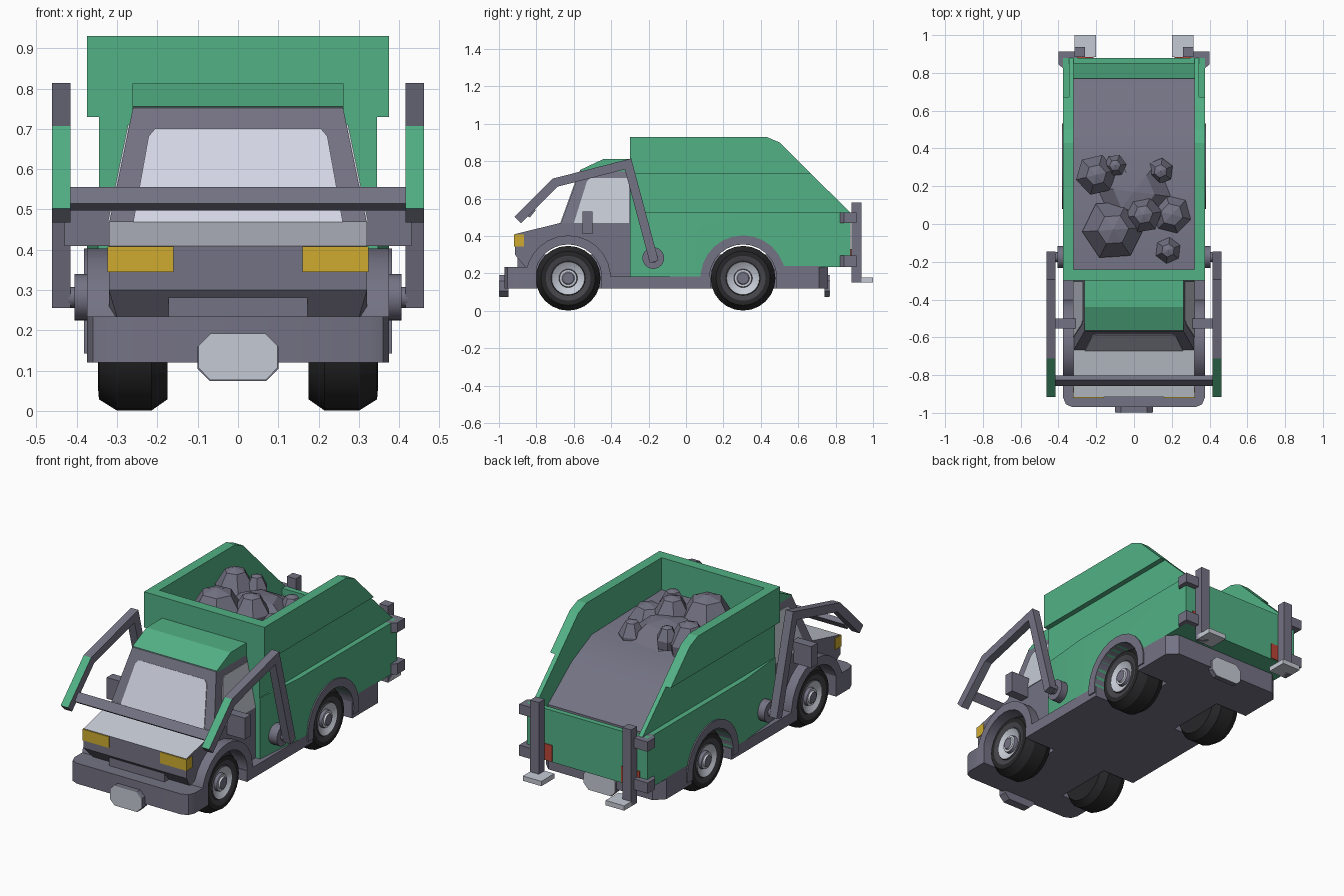
import bpy, bmesh, math, random
from mathutils import Vector

if "Cube" in bpy.data.objects:
    bpy.data.objects.remove(bpy.data.objects["Cube"])
random.seed(4)

def mat(name, *c):
    m = bpy.data.materials.new(name)
    m.diffuse_color = (*c, 1)
    m.use_nodes = True
    m.node_tree.nodes["Principled BSDF"].inputs["Base Color"].default_value = m.diffuse_color
    return m

GREEN = mat("green paint", .085, .44, .235)
GRAY = mat("gray trim", .175, .17, .23)
SILVER = mat("silver panel", .56, .59, .66)
GLASS = mat("pale glass", .66, .68, .78)
YELLOW = mat("yellow lamp", .62, .41, .03)
RED = mat("red lamp", .5, .06, .04)
BLACK = mat("black rubber", .02, .02, .022)
DARK = mat("dark sidewall", .06, .06, .07)

def finish(bm, name, *mats, smooth=0):
    bmesh.ops.recalc_face_normals(bm, faces=bm.faces)
    me = bpy.data.meshes.new(name)
    bm.to_mesh(me)
    bm.free()
    for m in mats:
        me.materials.append(m)
    ob = bpy.data.objects.new(name, me)
    bpy.context.collection.objects.link(ob)
    if smooth:
        bpy.ops.object.select_all(action='DESELECT')
        ob.select_set(True)
        bpy.context.view_layer.objects.active = ob
        bpy.ops.object.shade_smooth_by_angle(angle=math.radians(smooth))
    return ob

def prism_bm(pts, a, b, axis='x', mirror=False):
    """Extrude a 2D outline from a to b along an axis, optionally mirrored in x."""
    bm = bmesh.new()
    place = {'x': lambda p, t: (t, p[0], p[1]),
             'y': lambda p, t: (p[0], t, p[1]),
             'z': lambda p, t: (p[0], p[1], t)}[axis]
    for s in ((1, -1) if mirror else (1,)):
        lo, hi = [[bm.verts.new((s * v[0], v[1], v[2])) for v in (place(p, t) for p in pts)]
                  for t in (a, b)]
        bm.faces.new(lo)
        bm.faces.new(hi)
        for i in range(len(pts)):
            j = (i + 1) % len(pts)
            bm.faces.new((lo[i], lo[j], hi[j], hi[i]))
    return bm

def prism(name, pts, a, b, m, axis='x', mirror=False, smooth=0):
    return finish(prism_bm(pts, a, b, axis, mirror), name, m, smooth=smooth)

def box(name, x, y, z, m, mirror=False):
    return prism(name, [(y[0], z[0]), (y[1], z[0]), (y[1], z[1]), (y[0], z[1])],
                 x[0], x[1], m, mirror=mirror)

def plate(name, pts, m, mirror=False):
    """Thin plate centred on a surface."""
    bm = bmesh.new()
    for s in ((1, -1) if mirror else (1,)):
        P = [Vector((s * p[0], p[1], p[2])) for p in pts]
        n = (P[1] - P[0]).cross(P[2] - P[0]).normalized() * .004
        lo, hi = [[bm.verts.new(p + k * n) for p in P] for k in (-1, 1)]
        bm.faces.new(lo)
        bm.faces.new(hi)
        for i in range(len(P)):
            j = (i + 1) % len(P)
            bm.faces.new((lo[i], lo[j], hi[j], hi[i]))
    return finish(bm, name, m)

def arc(cy, r, a0, a1, n=14):
    return [(cy + r * math.cos(math.radians(a0 + (a1 - a0) * i / n)),
             .175 + r * math.sin(math.radians(a0 + (a1 - a0) * i / n))) for i in range(n + 1)]

FRONT, REAR = -.63, .305

# chassis: central beam, bumper, sills and tail skirt around the wheel wells
box("chassis_beam", (-.172, .172), (-.9, .74), (.12, .3), GRAY)
prism("front_bumper", [(-.375, -.8), (-.375, -.92), (-.36, -.955), (-.325, -.97),
      (.325, -.97), (.36, -.955), (.375, -.92), (.375, -.8)], .12, .235, GRAY, 'z', smooth=40)
box("side_sill", (-.375, .375), (-.455, .13), (.12, .182), GRAY)
prism("tail_skirt", [(-.375, .48), (.375, .48), (.375, .71), (.325, .76), (-.325, .76),
      (-.375, .71)], .12, .24, GRAY, 'z')

# wheel arches
for nm, cy, x in (("front", FRONT, .375), ("rear", REAR, .382)):
    prism(nm + "_wheel_arch", arc(cy, .228, -8, 188) + arc(cy, .18, 190, -10),
          .25, x, GRAY, mirror=True, smooth=40)

# wheels: one lathe profile (x, radius) with a colour per ring
prof = [(.175, 0), (.175, .145), (.215, .173), (.30, .173), (.345, .145), (.347, .12),
        (.338, .092), (.345, .088), (.33, .064), (.325, .05), (.342, .046), (.342, .034),
        (.352, .03), (.352, 0)]
ring_mat = [0, 0, 0, 0, 0, 1, 1, 2, 2, 3, 2, 2, 3]
for nm, cy in (("front_wheels", FRONT), ("rear_wheels", REAR)):
    bm = bmesh.new()
    N = 24
    for s in (1, -1):
        rings = []
        for x, r in prof:
            rings.append([bm.verts.new((s * x, cy + r * math.cos(2 * math.pi * k / N),
                          .174 + r * math.sin(2 * math.pi * k / N))) for k in range(N)]
                         if r else [bm.verts.new((s * x, cy, .174))] * N)
        for i, (p, q) in enumerate(zip(rings, rings[1:])):
            for k in range(N):
                j = (k + 1) % N
                vs = list(dict.fromkeys((p[k], p[j], q[j], q[k])))
                bm.faces.new(vs).material_index = ring_mat[i]
    finish(bm, nm, BLACK, DARK, SILVER, GRAY, smooth=30)

# lower cab: silver hood and doors above a gray nose and sill
bm = prism_bm([(-.86, .235), (-.915, .30), (-.915, .41), (-.67, .47), (-.29, .47), (-.29, .175)]
              + arc(FRONT, .18, 0, 160), -.32, .32)
bmesh.ops.bisect_plane(bm, geom=bm.verts[:] + bm.edges[:] + bm.faces[:],
                       plane_co=(0, 0, .345), plane_no=(0, 0, 1))
for v in bm.verts:
    if v.co.z < .25 and v.co.y < -.84:
        v.co.x *= .94
bmesh.ops.recalc_face_normals(bm, faces=bm.faces)
for f in bm.faces:
    f.material_index = int(f.calc_center_median().z > .37 and f.normal.y > -.9)
finish(bm, "lower_cab", GRAY, SILVER)

# upper cab, windows and roof
bm = prism_bm([(-.67, .465), (-.565, .755), (-.29, .755), (-.29, .465)], -.32, .32)
for v in bm.verts:
    if v.co.z > .7:
        v.co.x *= .26 / .32
finish(bm, "upper_cab", GRAY)
wy = lambda z: -.67 + .105 * (z - .465) / .29
sx = lambda z: .32 - .06 * (z - .465) / .29
plate("windscreen", [(x, wy(z), z) for x, z in ((-.26, .468), (.26, .468), (.222, .68), (.205, .70),
      (-.205, .70), (-.222, .68))], GLASS)
plate("side_windows", [(sx(z), y, z) for y, z in ((-.60, .468), (-.53, .69), (-.51, .71),
      (-.305, .71), (-.305, .468))], SILVER, True)
prism("cab_roof", [(-.568, .752), (-.44, .812), (-.29, .812), (-.29, .735), (-.5, .735)],
      -.262, .262, GREEN)
box("headlamps", (.16, .324), (-.92, -.865), (.345, .408), YELLOW, True)
box("side_mirrors", (.31, .43), (-.553, -.50), (.41, .53), GRAY, True)

# lower truck body, narrowing towards the cab
bm = prism_bm([(-.30, .18), (-.30, .525), (.66, .525), (.77, .47), (.85, .49), (.85, .525),
               (.88, .525), (.88, .235), (.475, .235)] + arc(REAR, .18, 19, 178), -.375, .375)
bmesh.ops.bisect_plane(bm, geom=bm.verts[:] + bm.edges[:] + bm.faces[:],
                       plane_co=(0, 0, 0), plane_no=(0, 1, 0))
for v in bm.verts:
    if v.co.y < -.2:
        v.co.x *= .347 / .375
finish(bm, "lower_body", GREEN, smooth=25)

# open container walls
prism("rear_corner_walls", [(.6, .4), (.6, .525), (.88, .525), (.88, .4)], .32, .375, GREEN, mirror=True)
prism("container_sides", [(-.30, .5), (-.30, .74), (.66, .74), (.88, .525), (.88, .5)],
      .32, .345, GREEN, mirror=True)
prism("upper_side_panels", [(-.30, .73), (-.30, .93), (.43, .93), (.50, .90), (.672, .73)],
      .32, .375, GREEN, mirror=True)
box("container_front_wall", (-.33, .33), (-.30, -.24), (.5, .93), GREEN)

# load: a sloping heap with loose rocks
prism("load_heap", [(-.25, .5), (-.25, .75), (.38, .735), (.56, .65), (.77, .49), (.77, .46)],
      -.322, .322, GRAY, smooth=40)
rocks = [(-.20, .26, .79, .11, .11), (-.10, .31, .80, .06, .07), (.14, .28, .75, .07, .08),
         (.05, .05, .80, .10, .10), (-.11, -.03, .76, .165, .16), (.18, -.14, .75, .07, .08),
         (.0, .17, .72, .22, .11), (.2, .05, .72, .12, .10)]
bm = bmesh.new()
for x, y, z, r, h in rocks:
    a0 = random.random()
    tip = bm.verts.new((x, y, z + h))
    rows = [[bm.verts.new((x + r * k * math.cos(a0 + i * math.pi / 3),
                           y + r * k * math.sin(a0 + i * math.pi / 3), z + h * t))
             for i in range(6)] for k, t in ((.9, -.7), (1, 0), (.5, .85))]
    for i in range(6):
        j = (i + 1) % 6
        for p, q in zip(rows, rows[1:]):
            bm.faces.new((p[i], p[j], q[j], q[i]))
        bm.faces.new((rows[2][i], rows[2][j], tip))
    bm.faces.new(rows[0])
finish(bm, "rocks", GRAY)

# lifting arms: mitred strip along a path, green on the front of the last segment
path = [Vector(p) for p in ((-.17, .262), (-.31, .785), (-.70, .685), (-.90, .485))]
left, right = [], []
for i, p in enumerate(path):
    ds = [(path[k + 1] - path[k]).normalized() for k in (i - 1, i) if 0 <= k < len(path) - 1]
    ns = [Vector((-d.y, d.x)) for d in ds]
    n = sum(ns, Vector((0, 0))).normalized()
    off = n * .024 / n.dot(ns[0])
    left.append(p + off)
    right.append(p - off)
bm = prism_bm(left + right[::-1], .415, .462, mirror=True)
bmesh.ops.recalc_face_normals(bm, faces=bm.faces)
for f in bm.faces:
    if f.calc_center_median().y < -.7 and f.normal.y < -.5 and f.normal.z > .3:
        f.material_index = 1
finish(bm, "lifting_arms", GRAY, GREEN)
prism("arm_crossbar", [(-.835, .498), (-.858, .515), (-.825, .556), (-.803, .538)], -.42, .42, GRAY)
prism("arm_pivots", [(y - .175, z + .107) for y, z in arc(0, .058, 0, 345, 23)],
      .34, .405, GRAY, mirror=True, smooth=40)
prism("arm_pivot_pins", [(y - .175, z + .107) for y, z in arc(0, .026, 0, 330, 11)],
      .40, .42, GRAY, mirror=True, smooth=40)

# rear lift posts, brackets, feet and lamps
box("lift_posts", (.26, .315), (.885, .937), (.15, .58), GRAY, True)
box("lift_feet", (.20, .315), (.885, 1.0), (.15, .177), SILVER, True)
for nm, z in (("upper", (.47, .525)), ("lower", (.235, .295))):
    prism(nm + "_post_brackets", [(.30, .87), (.30, .912), (.40, .912), (.40, .845), (.37, .82),
          (.34, .82), (.34, .87)], z[0], z[1], GRAY, 'z', True)
box("tail_lamps", (.215, .33), (.876, .885), (.24, .33), RED, True)

# octagonal plates at both ends
octagon = [(-.1, .105), (-.07, .075), (.07, .075), (.1, .105), (.1, .16), (.07, .19), (-.07, .19), (-.1, .16)]
for nm, y0, y1, face in (("front", -.996, -.95, -1), ("rear", .74, .765, .769)):
    prism(nm + "_plate_mount", octagon, y0, y1, GRAY, 'y')
    prism(nm + "_plate", [(x * .98, z + .002) for x, z in octagon], face,
          face + (.005 if face < 0 else -.005), SILVER, 'y')
